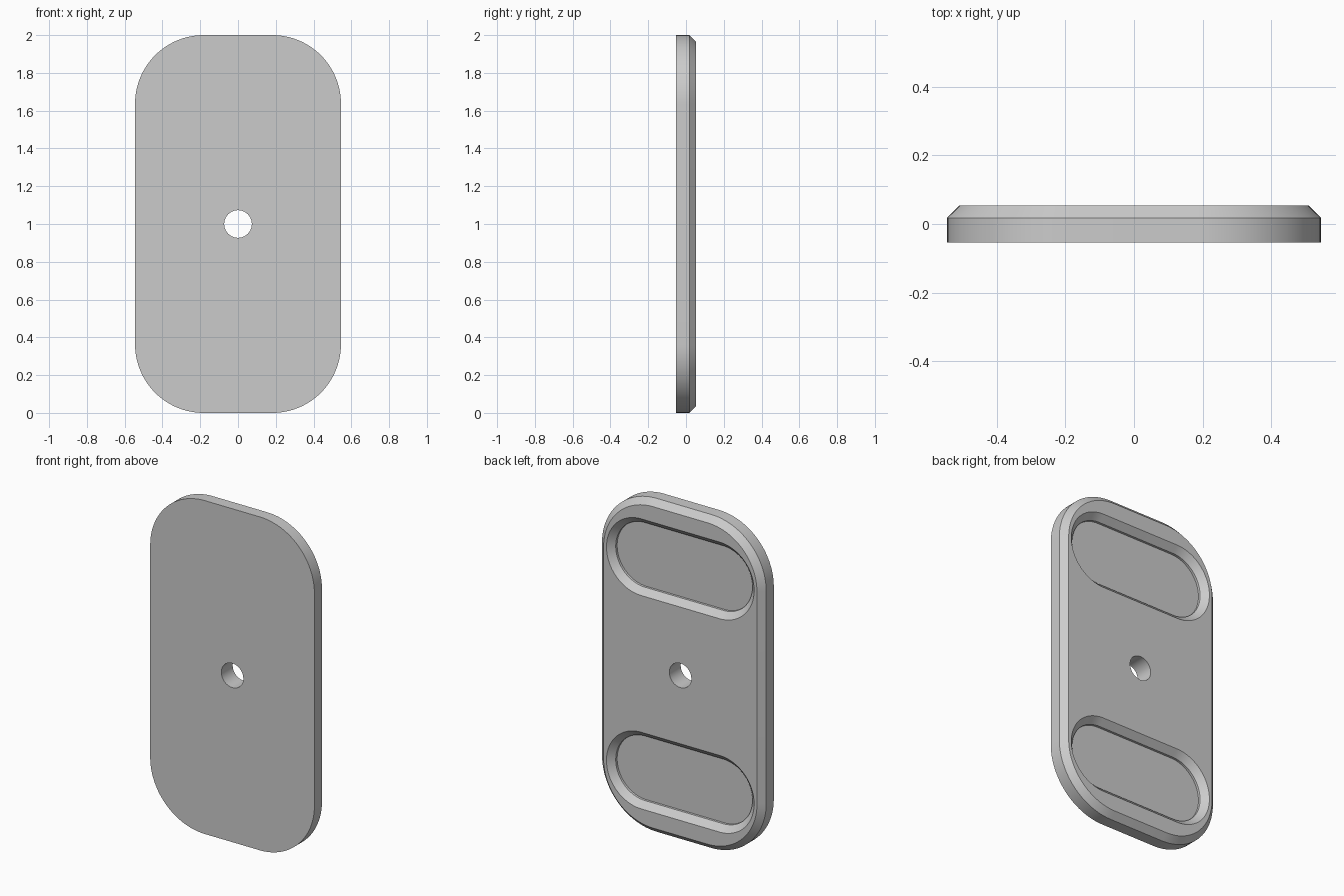
import bpy, bmesh
from math import sin, cos, pi

cube = bpy.data.objects.get("Cube")
if cube:
    bpy.data.objects.remove(cube, do_unlink=True)

grey = bpy.data.materials.new("plain grey")
grey.use_nodes = True
colour = (0.6, 0.6, 0.6, 1)
grey.diffuse_color = colour
grey.node_tree.nodes["Principled BSDF"].inputs["Base Color"].default_value = colour


def outline(hx, hz, r, steps=24):
    """Rounded rectangle in x and z, given by half sizes and corner radius."""
    points = []
    for quarter, (sx, sz) in enumerate([(1, 1), (-1, 1), (-1, -1), (1, -1)]):
        for i in range(steps + 1):
            a = (quarter + i / steps) * pi / 2
            points.append((sx * (hx - r) + r * cos(a), sz * (hz - r) + r * sin(a)))
    return points


def loft(name, hx, hz, r, layers, z):
    """Closed solid through rounded outlines; layers are (y, inset), front to back."""
    bm = bmesh.new()
    rings = []
    for y, inset in layers:
        shape = outline(hx - inset, hz - inset, r - inset)
        rings.append([bm.verts.new((px, y, pz + z)) for px, pz in shape])
    n = len(rings[0])
    for low, high in zip(rings, rings[1:]):
        for i in range(n):
            j = (i + 1) % n
            bm.faces.new((low[i], low[j], high[j], high[i]))
    bm.faces.new(rings[0])
    bm.faces.new(rings[-1])
    bmesh.ops.remove_doubles(bm, verts=bm.verts, dist=0.0001)
    bmesh.ops.recalc_face_normals(bm, faces=bm.faces)
    mesh = bpy.data.meshes.new(name)
    bm.to_mesh(mesh)
    bm.free()
    mesh.materials.append(grey)
    obj = bpy.data.objects.new(name, mesh)
    bpy.context.collection.objects.link(obj)
    return obj


# Plate with a chamfered back rim
FRONT, BACK, CHAMFER = -0.054, 0.054, 0.036
plate = loft("plate", 0.545, 1.0, 0.363,
             [(FRONT, 0), (BACK - CHAMFER, 0), (BACK, CHAMFER)], 1.0)

# Two slot pockets with sloped rims, and a round hole through the middle
pocket = [(BACK - 0.05, CHAMFER), (BACK - CHAMFER, CHAMFER), (BACK + 0.02, -0.02)]
cutters = [loft("pocket_cutter", 0.49, 0.23, 0.23, pocket, 1.0 + side * 0.64)
           for side in (-1, 1)]
cutters.append(loft("hole_cutter", 0.073, 0.073, 0.073, [(-0.2, 0), (0.2, 0)], 1.0))

bpy.ops.object.select_all(action="DESELECT")
plate.select_set(True)
bpy.context.view_layer.objects.active = plate
for cutter in cutters:
    cutter.hide_render = True
    cut = plate.modifiers.new("cut", "BOOLEAN")
    cut.operation = "DIFFERENCE"
    cut.solver = "EXACT"
    cut.object = cutter
    bpy.ops.object.modifier_apply(modifier=cut.name)
    bpy.data.objects.remove(cutter, do_unlink=True)

bpy.ops.object.shade_smooth_by_angle(angle=pi / 6)
